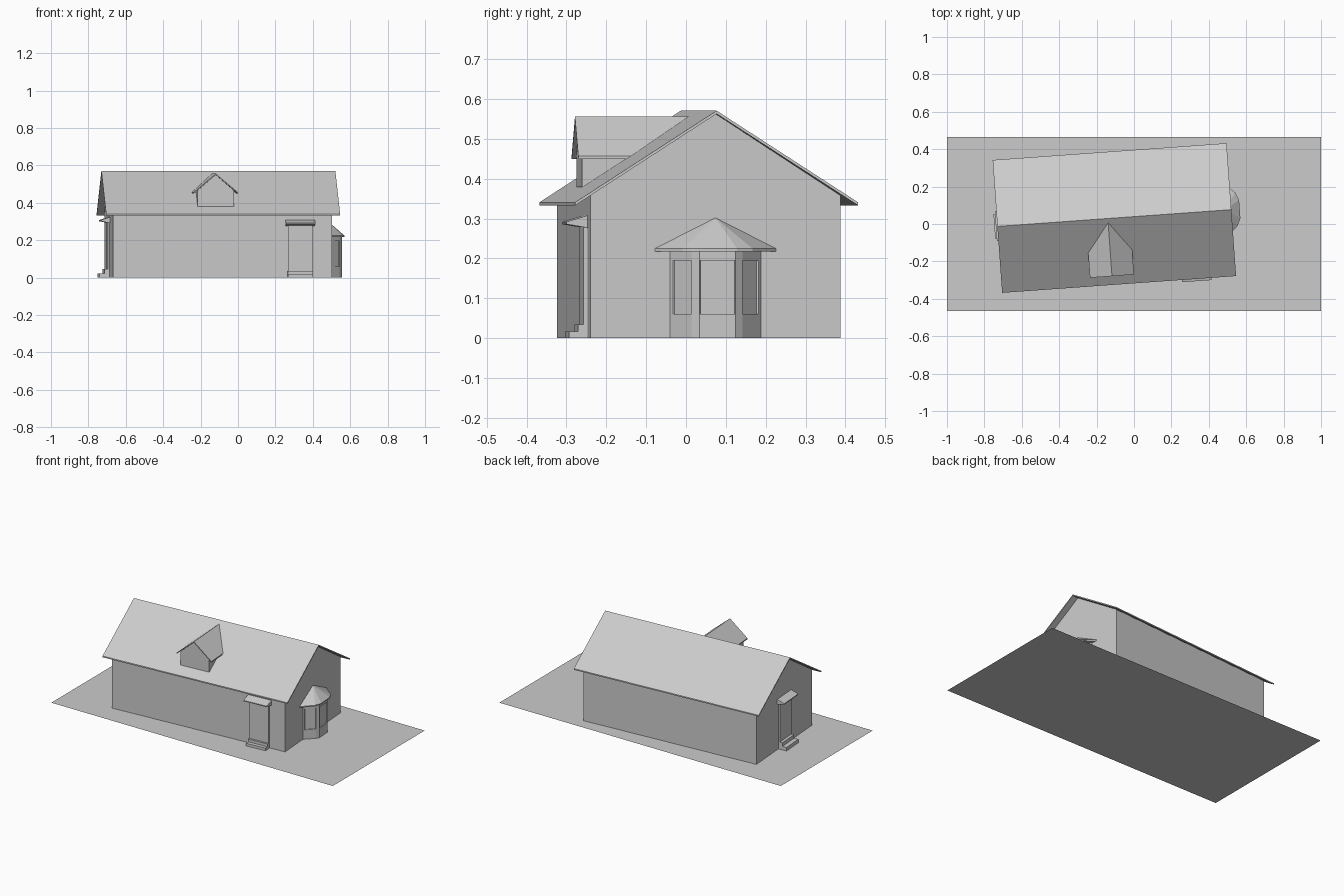
import bpy
import bmesh
import math
from mathutils import Matrix, Vector

if "Cube" in bpy.data.objects:
    bpy.data.objects.remove(bpy.data.objects["Cube"], do_unlink=True)

# Single plain colour
grey = bpy.data.materials.new("plain_grey")
grey.use_nodes = True
colour = (0.6, 0.6, 0.6, 1)
grey.diffuse_color = colour
grey.node_tree.nodes["Principled BSDF"].inputs["Base Color"].default_value = colour

# House frame, turned slightly on its plot
HOUSE = Matrix.Translation((-0.105, 0.032, 0)) @ Matrix.Rotation(math.radians(4.1), 4, "Z")
HALF_LEN, HALF_WID = 0.587, 0.315
RIDGE, SLOPE = 0.571, 0.646


def finish(name, bm, frame):
    bmesh.ops.recalc_face_normals(bm, faces=bm.faces)
    bm.transform(frame)
    mesh = bpy.data.meshes.new(name)
    bm.to_mesh(mesh)
    bm.free()
    mesh.materials.append(grey)
    obj = bpy.data.objects.new(name, mesh)
    bpy.context.collection.objects.link(obj)
    return obj


def prism(name, outline, start, end, place, frame=HOUSE):
    """Sweep a 2D outline from start to end; place maps (u, v, w) to x, y, z."""
    bm = bmesh.new()
    rings = [[bm.verts.new(place(u, v, w)) for u, v in outline] for w in (start, end)]
    for ring in rings:
        bm.faces.new(ring)
    n = len(outline)
    for i in range(n):
        j = (i + 1) % n
        bm.faces.new((rings[0][i], rings[0][j], rings[1][j], rings[1][i]))
    return finish(name, bm, frame)


def along_x(u, v, w):
    return (w, u, v)


def upright(u, v, w):
    return (u, v, w)


def mirrored(points):
    """Complete a right-hand half outline with its left-hand mirror."""
    return points + [(-u, v) for u, v in reversed(points) if u]


def gable_roof(half, eave, ridge, thick):
    return [(-half, eave), (0, ridge), (half, eave),
            (half, eave - thick), (0, ridge - thick), (-half, eave - thick)]


# Plot of ground
bm = bmesh.new()
bmesh.ops.create_grid(bm, x_segments=1, y_segments=1, size=1)
finish("ground_plot", bm, Matrix.Diagonal((1, 0.466, 1, 1)))

# Main walls and roof
walls = [(HALF_WID, 0), (HALF_WID, 0.358), (0, RIDGE - 0.008),
         (-HALF_WID, 0.358), (-HALF_WID, 0)]
prism("house_walls", walls, -HALF_LEN, HALF_LEN, along_x)
prism("main_roof", gable_roof(0.356, 0.341, RIDGE, 0.008), -0.627, 0.627, along_x)


# Dormer, with its back trimmed to the slope of the main roof
def dormer_place(front):
    def place(u, v, w):
        return (u - 0.035, front if w == 0 else -(RIDGE - v) / SLOPE, v)
    return place


dormer = [(0.097, 0.379), (0.097, 0.466), (0, 0.549), (-0.097, 0.466), (-0.097, 0.379)]
prism("dormer_walls", dormer, 0, 1, dormer_place(-0.298))
prism("dormer_roof", gable_roof(0.118, 0.457, 0.556, 0.007), 0, 1, dormer_place(-0.309))


# Doorways: panel, sloping canopy and two steps
def box(name, half, depth, low, high, frame):
    prism(name, [(-half, 0), (half, 0), (half, -depth), (-half, -depth)],
          low, high, upright, frame)


def doorway(side, frame, lift, reach, tread, rise):
    box(side + "_door", 0.065, 0.010, 0, 0.28 + lift, frame)
    box(side + "_lower_step", 0.067, 2 * tread, 0, rise, frame)
    box(side + "_upper_step", 0.067, tread, rise, 2 * rise, frame)
    canopy = [(0, 0.308), (-reach, 0.292), (-reach, 0.286), (0, 0.277)]
    prism(side + "_canopy", [(y, z + lift) for y, z in canopy], -0.079, 0.079,
          along_x, frame)


doorway("front", HOUSE @ Matrix.Translation((0.415, -HALF_WID, 0)),
        0, 0.053, 0.023, 0.017)
doorway("side", HOUSE @ Matrix.Translation((-HALF_LEN, 0, 0))
        @ Matrix.Rotation(-math.pi / 2, 4, "Z"), 0.015, 0.048, 0.028, 0.023)

# Bay window on the gable end
BAY = HOUSE @ Matrix.Translation((HALF_LEN, 0, 0)) @ Matrix.Rotation(math.pi / 2, 4, "Z")
shell = [(0.115, 0), (0.064, -0.058), (0.045, -0.072)]
panes = [(0.109, 0), (0.060, -0.053), (0.043, -0.066)]
prism("bay_panes", mirrored(panes), 0.05, 0.2, upright, BAY)
prism("bay_base", mirrored(shell), 0, 0.06, upright, BAY)
prism("bay_head", mirrored(shell), 0.195, 0.22, upright, BAY)
for side, sign in (("left", 1), ("right", -1)):
    post = [shell[1], shell[2], panes[2], panes[1]]
    jamb = [(0.115, 0), (0.108, -0.008), (0.102, -0.006), (0.102, 0)]
    for part, outline in (("post", post), ("jamb", jamb)):
        prism(f"bay_{side}_{part}", [(sign * u, v) for u, v in outline],
              0.06, 0.195, upright, BAY)

# Bay roof: a thin eave slab under a faceted half cone
eave = mirrored([(0.152, 0), (0.088, -0.068), (0.048, -0.085)])
prism("bay_eave", eave, 0.218, 0.225, upright, BAY)
bm = bmesh.new()
rim = [bm.verts.new((u, v, 0.225)) for u, v in eave]
peak = bm.verts.new(Vector((0, 0, 0.302)))
bm.faces.new(rim)
for i, vert in enumerate(rim):
    bm.faces.new((vert, rim[(i + 1) % len(rim)], peak))
finish("bay_roof", bm, BAY)
